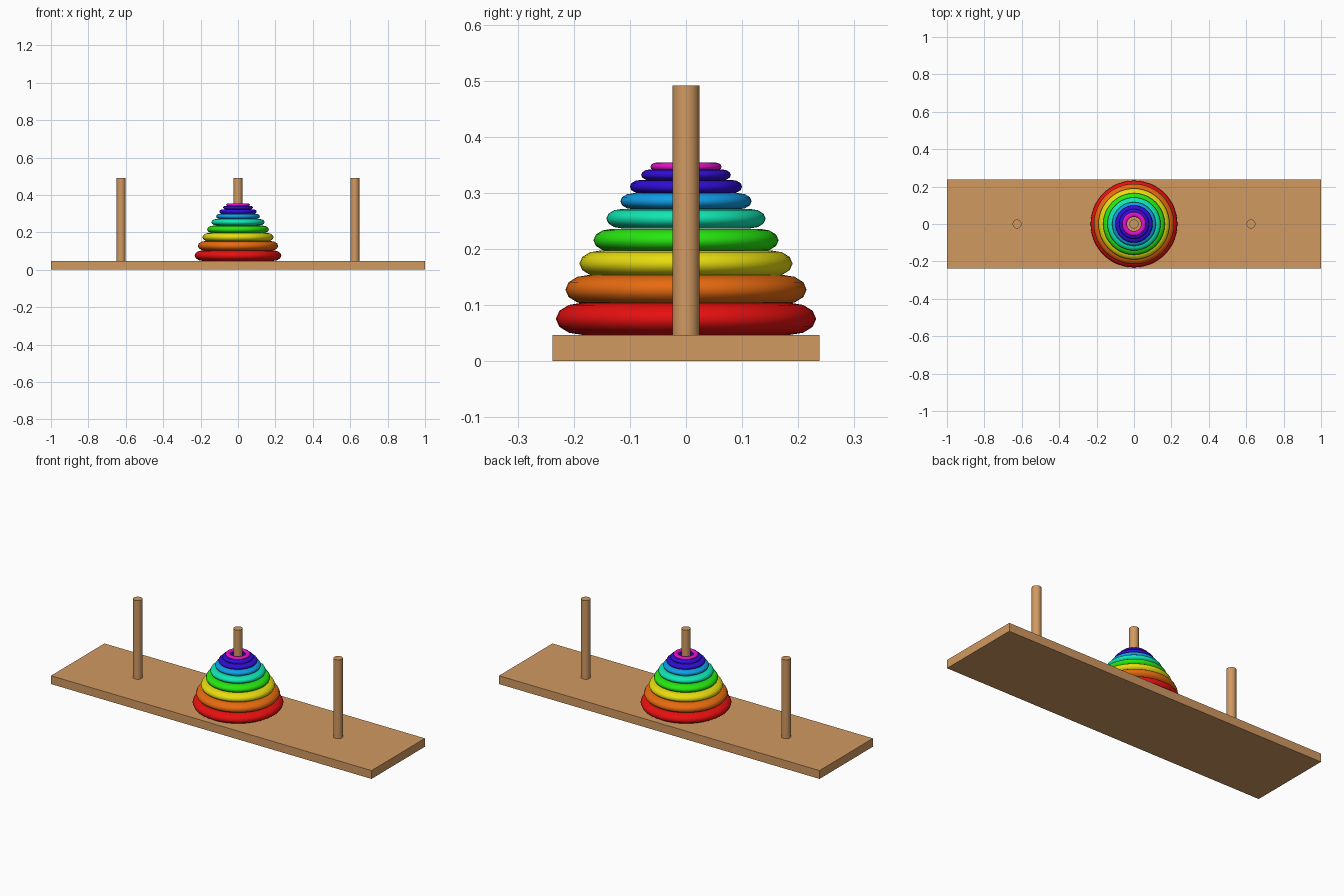
import bpy
import math

if "Cube" in bpy.data.objects:
    bpy.data.objects.remove(bpy.data.objects["Cube"])


def material(name, r, g, b):
    m = bpy.data.materials.new(name)
    m.diffuse_color = (r, g, b, 1)
    m.use_nodes = True
    m.node_tree.nodes["Principled BSDF"].inputs["Base Color"].default_value = m.diffuse_color
    return m


def finish(name, mat, smooth=True):
    obj = bpy.context.object
    obj.name = name
    obj.data.materials.append(mat)
    bpy.ops.object.transform_apply(location=False, rotation=False, scale=True)
    if smooth:
        bpy.ops.object.shade_smooth_by_angle(angle=math.radians(50))
    return obj


wood = material("wood", 0.64, 0.32, 0.12)
indigo = material("indigo", 0.03, 0.004, 0.68)

# Base board
BASE_TOP = 0.047
bpy.ops.mesh.primitive_cube_add(size=1, location=(0, 0, BASE_TOP / 2))
bpy.context.object.scale = (2, 0.476, BASE_TOP)
finish("base_board", wood, smooth=False)

# Three pegs standing on the board
PEG_TOP = 0.491
for name, x in (("left_peg", -0.625), ("middle_peg", 0), ("right_peg", 0.625)):
    bottom = BASE_TOP - 0.002
    bpy.ops.mesh.primitive_cylinder_add(
        vertices=32, radius=0.024, depth=PEG_TOP - bottom,
        location=(x, 0, (PEG_TOP + bottom) / 2))
    finish(name, wood)

# Stacked rings: name, colour, outer radius, centre height
rings = [
    ("red_ring", material("red", 0.8, 0.005, 0.005), 0.232, 0.0755),
    ("orange_ring", material("orange", 0.8, 0.145, 0.005), 0.215, 0.1275),
    ("yellow_ring", material("yellow", 0.8, 0.72, 0.005), 0.190, 0.174),
    ("green_ring", material("green", 0.02, 0.8, 0.005), 0.165, 0.2155),
    ("teal_ring", material("teal", 0.005, 0.8, 0.45), 0.142, 0.254),
    ("blue_ring", material("blue", 0.005, 0.34, 0.8), 0.117, 0.285),
    ("large_indigo_ring", indigo, 0.100, 0.311),
    ("small_indigo_ring", indigo, 0.080, 0.332),
    ("magenta_ring", material("magenta", 0.8, 0.005, 0.6), 0.0635, 0.3465),
]
for name, mat, outer, z in rings:
    bpy.ops.mesh.primitive_torus_add(
        major_segments=48, minor_segments=12,
        major_radius=outer * 0.8, minor_radius=outer * 0.2, location=(0, 0, z))
    bpy.context.object.scale = (1, 1, 0.615)  # slightly flattened
    finish(name, mat)
